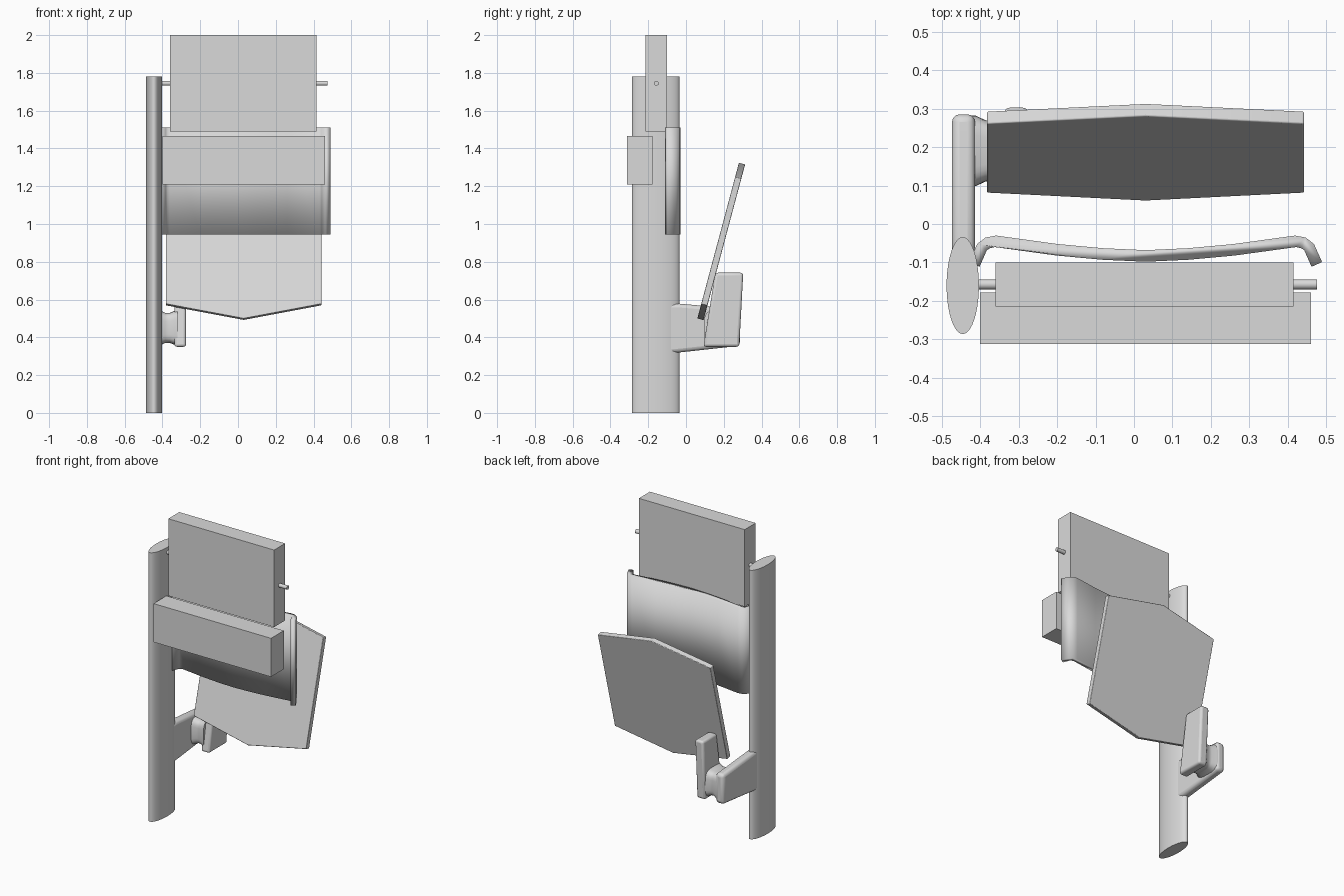
import bpy, bmesh, math
from mathutils import Vector

cube = bpy.data.objects.get("Cube")
if cube:
    bpy.data.objects.remove(cube)

grey = bpy.data.materials.new("light_grey")
grey.use_nodes = True
COLOUR = (0.7, 0.7, 0.7, 1)
grey.diffuse_color = COLOUR
grey.node_tree.nodes["Principled BSDF"].inputs["Base Color"].default_value = COLOUR


def loft(name, rings, smooth=None, bevel=0):
    """Skin equal-length closed rings of points and cap both ends."""
    bm = bmesh.new()
    loops = [[bm.verts.new(p) for p in ring] for ring in rings]
    n = len(loops[0])
    for a, b in zip(loops, loops[1:]):
        for i in range(n):
            j = (i + 1) % n
            bm.faces.new((a[i], a[j], b[j], b[i]))
    bm.faces.new(loops[0])
    bm.faces.new(loops[-1])
    bmesh.ops.recalc_face_normals(bm, faces=bm.faces)
    mesh = bpy.data.meshes.new(name)
    bm.to_mesh(mesh)
    bm.free()
    mesh.materials.append(grey)
    obj = bpy.data.objects.new(name, mesh)
    bpy.context.collection.objects.link(obj)
    if bevel:
        mod = obj.modifiers.new("rounded_edges", "BEVEL")
        mod.width = bevel
        mod.segments = 3
        mod.limit_method = "ANGLE"
    if smooth is not None:
        bpy.ops.object.select_all(action="DESELECT")
        obj.select_set(True)
        bpy.context.view_layer.objects.active = obj
        if smooth >= 180:
            bpy.ops.object.shade_smooth()
        else:
            bpy.ops.object.shade_smooth_by_angle(angle=math.radians(smooth))
    return obj


def box(name, x, y, z):
    rect = [(x[0], y[0]), (x[1], y[0]), (x[1], y[1]), (x[0], y[1])]
    return loft(name, [[(px, py, h) for px, py in rect] for h in z])


def side_prism(name, outline, x0, x1, bevel):
    """Extrude a y-z outline sideways."""
    rings = [[(x, y, z) for y, z in outline] for x in (x0, x1)]
    return loft(name, rings, smooth=40, bevel=bevel)


def oval(n, ru, rv, power=1):
    pts = []
    for i in range(n):
        c, s = math.cos(math.tau * i / n), math.sin(math.tau * i / n)
        pts.append((math.copysign(abs(c) ** power, c) * ru,
                    math.copysign(abs(s) ** power, s) * rv))
    return pts


# Upright support with an oval section
loft("support_post",
     [[(-0.445 + u, -0.16 + v, z) for u, v in oval(40, 0.042, 0.126)]
      for z in (0, 1.78)], smooth=40)

# Head block, its cross pin and the block in front of the backrest
box("upper_block", (-0.36, 0.415), (-0.215, -0.1), (1.49, 2.0))
box("lower_block", (-0.4, 0.46), (-0.312, -0.178), (1.21, 1.465))
loft("cross_pin",
     [[(x, -0.157 + u, 1.745 + v) for u, v in oval(16, 0.013, 0.013)]
      for x in (-0.42, 0.475)], smooth=40)

# Curved backrest: half centreline, mirrored, then thickened
MID = 0.03
half = [(0.445, -0.105), (0.425, -0.06), (0.41, -0.049), (0.39, -0.045),
        (0.23, -0.067), (0.11, -0.078)]
line = ([Vector((MID - x, y)) for x, y in half] + [Vector((MID, -0.083))]
        + [Vector((MID + x, y)) for x, y in reversed(half)])
front, back = [], []
for i, p in enumerate(line):
    d = (line[min(i + 1, len(line) - 1)] - line[max(i - 1, 0)]).normalized()
    normal = Vector((-d.y, d.x)) * 0.015
    back.append(p + normal)
    front.append(p - normal)
outline = back + front[::-1]
loft("backrest", [[(p.x, p.y, z) for p in outline] for z in (0.945, 1.51)],
     smooth=180)

# Tilted six-sided seat panel
base = Vector((MID, 0.06, 0.5))
up = Vector((0, 0.258, 0.966))
out = Vector((0, 0.966, -0.258))
shape = [(0, 0), (0.412, 0.08), (0.412, 0.775), (0, 0.853),
         (-0.412, 0.775), (-0.412, 0.08)]
loft("seat_panel",
     [[base + Vector((u, 0, 0)) + up * v + out * t for u, v in shape]
      for t in (0, 0.034)], smooth=30, bevel=0.004)

# Bracket arm, waisted hinge and hinge pad carrying the seat
side_prism("bracket_arm",
           [(-0.1, 0.315), (-0.035, 0.32), (0.285, 0.355), (0.285, 0.55),
            (-0.035, 0.578), (-0.1, 0.58)], -0.473, -0.413, 0.02)
loft("hinge",
     [[(x, 0.19 + u * k, 0.45 + v * k) for u, v in oval(32, 0.094, 0.095, 0.5)]
      for x, k in ((-0.44, 1), (-0.41, 0.97), (-0.385, 0.84),
                   (-0.36, 0.84), (-0.335, 0.95), (-0.32, 1))], smooth=40)
side_prism("hinge_pad",
           [(0.092, 0.35), (0.282, 0.35), (0.303, 0.742), (0.155, 0.742)],
           -0.337, -0.275, 0.014)
